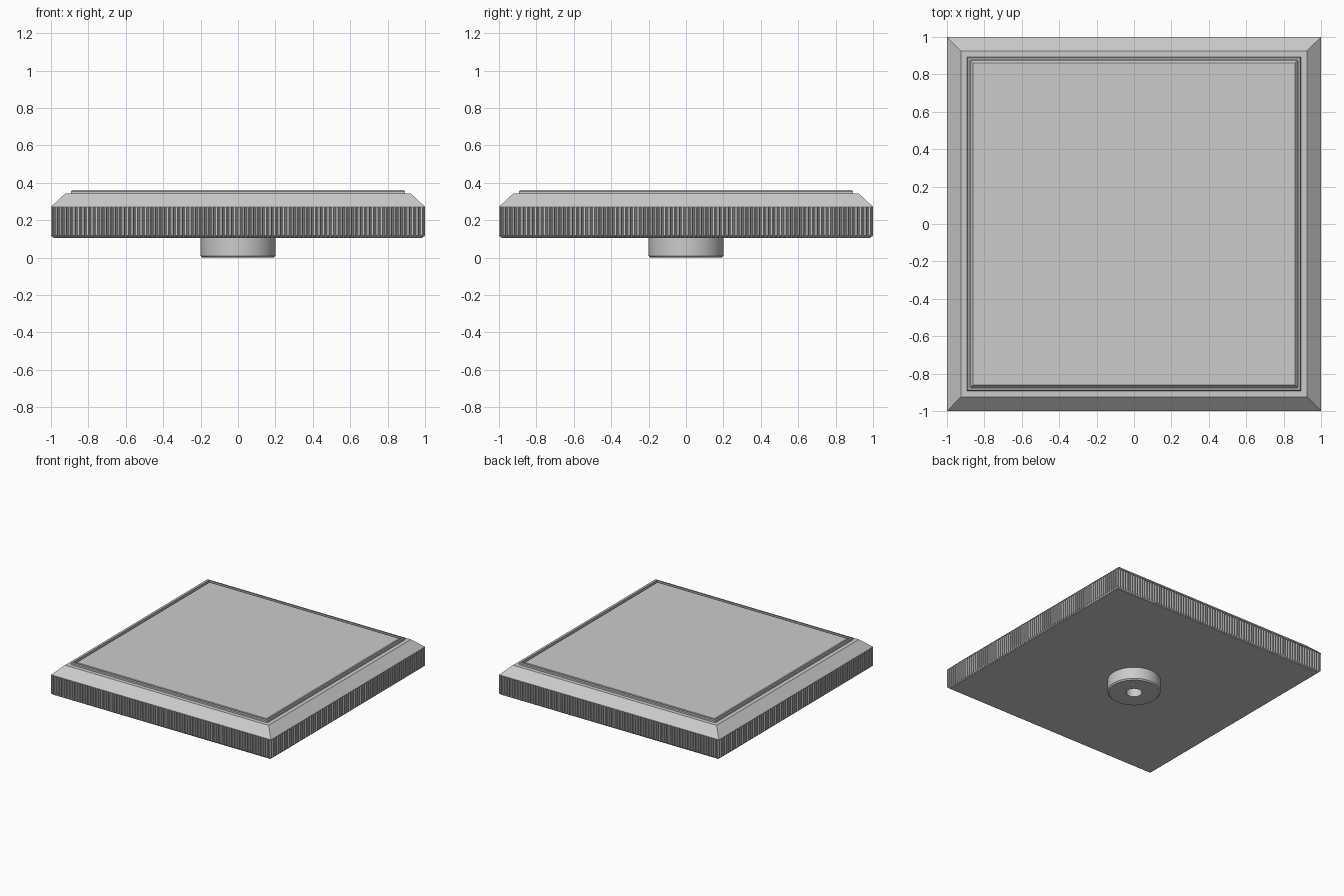
import bpy, bmesh, math

if "Cube" in bpy.data.objects:
    bpy.data.objects.remove(bpy.data.objects["Cube"])

def finish(name, bm):
    bmesh.ops.remove_doubles(bm, verts=bm.verts, dist=1e-5)
    bmesh.ops.recalc_face_normals(bm, faces=bm.faces)
    me = bpy.data.meshes.new(name)
    bm.to_mesh(me)
    bm.free()
    ob = bpy.data.objects.new(name, me)
    bpy.context.collection.objects.link(ob)
    return ob

def loft(name, rings):
    """Skin equal-length point rings and cap both ends."""
    bm = bmesh.new()
    loops = [[bm.verts.new(p) for p in r] for r in rings]
    for a, b in zip(loops, loops[1:]):
        for i in range(len(a)):
            j = (i + 1) % len(a)
            bm.faces.new((a[i], a[j], b[j], b[i]))
    bm.faces.new(loops[0])
    bm.faces.new(loops[-1])
    return finish(name, bm)

def square(h, z):
    return [(-h, -h, z), (h, -h, z), (h, h, z), (-h, h, z)]

def rib_ring(h, depth, z, ribs=84):
    """Square outline whose sides are a row of flat-topped ribs."""
    pts = []
    step = 2 * h / ribs
    for s in range(4):
        c, n = round(math.cos(s * math.pi / 2)), round(math.sin(s * math.pi / 2))
        for k in range(ribs):
            for f, d in ((0, 0), (0.4, 0), (0.6, depth), (0.8, depth)):
                u, v = -h + (k + f) * step, -h + d
                pts.append((u * c - v * n, u * n + v * c, z))
    return pts

def cylinder(name, r, z0, z1, x=0, y=0, segs=64, bevel=0.0):
    def ring(q, z):
        return [(x + q * math.cos(2 * math.pi * i / segs),
                 y + q * math.sin(2 * math.pi * i / segs), z) for i in range(segs)]
    rings = [ring(r - bevel, z0)] if bevel else []
    return loft(name, rings + [ring(r, z0 + bevel), ring(r, z1)])

# ribbed side band with a small chamfer at its foot
loft("ribbed_band", [rib_ring(0.985, 0, 0.105), rib_ring(1.0, 0.012, 0.118),
                     rib_ring(1.0, 0.012, 0.27)])

# chamfered top, raised rim, narrow groove and bevelled centre panel
loft("top_plate", [square(h, z) for h, z in (
    (1.0, 0.268), (1.0, 0.272), (0.925, 0.342), (0.892, 0.342), (0.892, 0.355),
    (0.887, 0.361), (0.878, 0.361), (0.878, 0.345), (0.873, 0.345), (0.862, 0.358))])

# round stem with a shaft hole and a small pin hole
stem = cylinder("stem", 0.2, 0, 0.11, bevel=0.01)
for cutter in (cylinder("shaft_hole", 0.06, -0.05, 0.095, segs=32),
               cylinder("pin_hole", 0.011, -0.05, 0.05, 0.09, 0.09, 16)):
    cutter.hide_render = True
    mod = stem.modifiers.new("cut", "BOOLEAN")
    mod.operation, mod.solver, mod.object = "DIFFERENCE", "EXACT", cutter
    bpy.context.view_layer.objects.active = stem
    bpy.ops.object.modifier_apply(modifier=mod.name)
    bpy.data.objects.remove(cutter)

stem.select_set(True)
bpy.ops.object.shade_smooth_by_angle(angle=math.radians(30))
